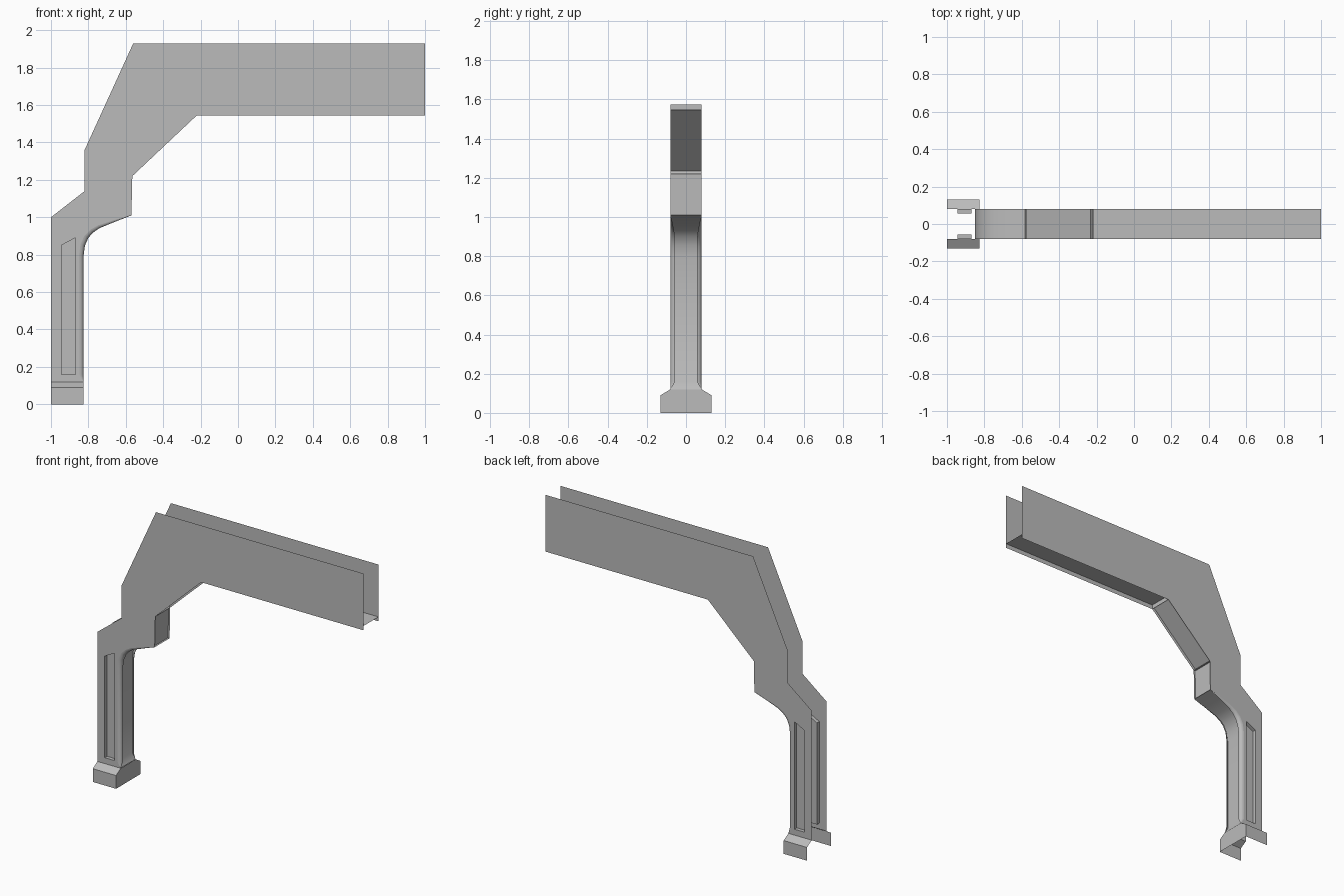
import bpy, bmesh, math
from mathutils import Vector

cube = bpy.data.objects.get("Cube")
if cube:
    bpy.data.objects.remove(cube, do_unlink=True)

grey = bpy.data.materials.new("plain_grey")
grey.use_nodes = True
colour = (0.5, 0.5, 0.5, 1)
grey.diffuse_color = colour
grey.node_tree.nodes["Principled BSDF"].inputs["Base Color"].default_value = colour

W = 0.08          # half width of the channel
FOOT_TOP = 0.12
COL_X = -0.825    # inner face of the column


def face(bm, points):
    return bm.faces.new([bm.verts.new(p) for p in points])


def finish(bm, name):
    bmesh.ops.remove_doubles(bm, verts=bm.verts[:], dist=0.0005)
    mesh = bpy.data.meshes.new(name)
    bm.to_mesh(mesh)
    bm.free()
    obj = bpy.data.objects.new(name, mesh)
    bpy.context.collection.objects.link(obj)
    mesh.materials.append(grey)
    bpy.ops.object.select_all(action='DESELECT')
    obj.select_set(True)
    bpy.context.view_layer.objects.active = obj
    bpy.ops.object.shade_smooth_by_angle(angle=math.radians(35))
    return obj


def recess(bm, quad, border, depth):
    """Sink a straight-walled panel into a face."""
    bmesh.ops.inset_individual(bm, faces=[quad], thickness=border)
    bmesh.ops.inset_individual(bm, faces=[quad], thickness=0, depth=-depth)


# Inner edge of the column and its curve: x, z, corner radius
edge = [(COL_X, FOOT_TOP, 0.002), (COL_X, 0.16, 0.025), (COL_X, 0.8, 0.025),
        (-0.818, 0.85, 0.025), (-0.8, 0.89, 0.024), (-0.775, 0.918, 0.021),
        (-0.74, 0.942, 0.017), (-0.66, 0.975, 0.01), (-0.57, 1.01, 0.001)]
knee = [(-0.57, 1.01), (-0.565, 1.22), (-0.22, 1.545), (1, 1.545)]


def edge_frame(i):
    """Point, inward direction and radius along the inner edge."""
    x, z, r = edge[i]
    a, b = edge[max(i - 1, 0)], edge[min(i + 1, len(edge) - 1)]
    t = Vector((b[0] - a[0], 0, b[1] - a[1])).normalized()
    return Vector((x, 0, z)), Vector((-t.z, 0, t.x)), r


plate_edge = []
for i in range(len(edge)):
    p, n, r = edge_frame(i)
    q = p + n * r
    plate_edge.append((q.x, q.z))

# Side plates with a sunken panel in each column
panel = [(-0.945, 0.16), (-0.87, 0.16), (-0.87, 0.89), (-0.945, 0.85)]
frame = [(-1, FOOT_TOP), plate_edge[0], plate_edge[4], (-1, 1)]
upper = (plate_edge[4:] + knee[1:] +
         [(1, 1.93), (-0.56, 1.93), (-0.82, 1.36), (-0.82, 1.14), (-1, 1)])


def side_plate(side, name):
    bm = bmesh.new()

    def add(points, ys):
        pts = [(x, y * side, z) for (x, z), y in zip(points, ys)]
        face(bm, pts if side < 0 else pts[::-1])

    add(upper, [W] * len(upper))
    for i in range(4):
        j = (i + 1) % 4
        outer = [frame[i], frame[j]]
        if i == 1:
            outer = plate_edge[1:5]
            add([plate_edge[0], plate_edge[1], panel[1]], [W] * 3)
        ring = outer + [panel[j], panel[i]]
        add(ring, [W] * len(ring))
        add([panel[i], panel[j], panel[j], panel[i]], [W, W, W - 0.025, W - 0.025])
    add(panel, [W - 0.025] * 4)
    return finish(bm, name)


side_plate(-1, "right_side_plate")
side_plate(1, "left_side_plate")

# Rounded inner wall of the column, lofted along the edge
bm = bmesh.new()
STEPS = 4
rows = []
for i in range(len(edge)):
    p, n, r = edge_frame(i)
    arc = [(math.sin(k / STEPS * math.pi / 2), math.cos(k / STEPS * math.pi / 2))
           for k in range(STEPS + 1)]
    half = [(W - r * (1 - s), r * (1 - c)) for c, s in arc]
    section = [(-y, d) for y, d in half[::-1]] + half
    rows.append([bm.verts.new(p + n * d + Vector((0, y, 0))) for y, d in section])
for a, b in zip(rows, rows[1:]):
    for k in range(len(a) - 1):
        bm.faces.new((a[k], a[k + 1], b[k + 1], b[k]))
bmesh.ops.recalc_face_normals(bm, faces=bm.faces[:])
finish(bm, "column_inner_wall")

# Underside: upright knee face, sloping brace and beam floor
for name, p, q, border, depth in (
        ("knee_face", knee[0], knee[1], 0.012, 0.012),
        ("brace_underside", knee[1], knee[2], 0.014, 0.02),
        ("beam_underside", knee[2], knee[3], 0.022, 0.03)):
    bm = bmesh.new()
    quad = face(bm, [(p[0], -W, p[1]), (p[0], W, p[1]),
                     (q[0], W, q[1]), (q[0], -W, q[1])])
    recess(bm, quad, border, depth)
    if name == "beam_underside":
        # The groove runs out through the open end of the beam
        for v in bm.verts:
            if v.co.x > 0.9:
                v.co.x = 1
        end = [f for f in bm.faces if all(v.co.x > 0.99 for v in f.verts)]
        bmesh.ops.delete(bm, geom=end, context='FACES')
    finish(bm, name)

# Flared foot, open at the back and below
bm = bmesh.new()
flare = [(W, FOOT_TOP), (0.13, 0.09), (0.13, 0)]
for (y0, z0), (y1, z1) in zip(flare, flare[1:]):
    for s in (-1, 1):
        pts = [(-1, s * y0, z0), (-1, s * y1, z1), (COL_X, s * y1, z1), (COL_X, s * y0, z0)]
        face(bm, pts if s < 0 else pts[::-1])
outline = [(-y, z) for y, z in flare] + flare[::-1]
face(bm, [(COL_X, y, z) for y, z in outline])
finish(bm, "foot")
